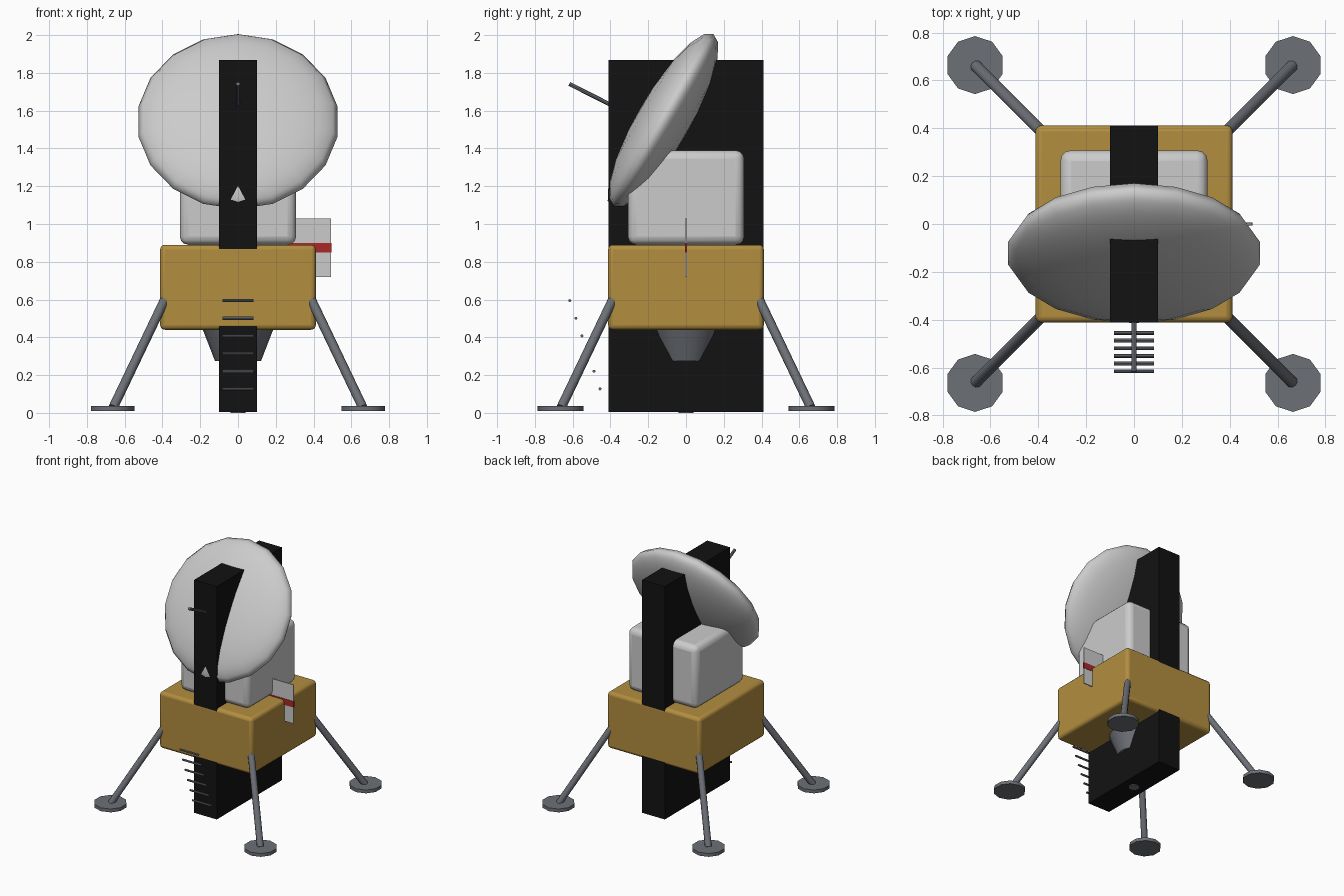
import bpy, math
from mathutils import Vector

if "Cube" in bpy.data.objects:
    bpy.data.objects.remove(bpy.data.objects["Cube"])


def material(name, rgb):
    m = bpy.data.materials.new(name)
    m.diffuse_color = (*rgb, 1)
    m.use_nodes = True
    m.node_tree.nodes["Principled BSDF"].inputs["Base Color"].default_value = m.diffuse_color
    return m


GOLD = material("gold_foil", (0.45, 0.27, 0.05))
BLACK = material("black", (0.006, 0.006, 0.006))
STEEL = material("dark_steel", (0.15, 0.16, 0.18))
RED = material("red", (0.4, 0.02, 0.02))


def finish(name, mat=None, smooth=True):
    ob = bpy.context.object
    ob.name = name
    if mat:
        ob.data.materials.append(mat)
    if smooth:
        bpy.ops.object.shade_smooth_by_angle(angle=math.radians(40))
    return ob


def box(name, lo, hi, mat=None, bevel=0):
    lo, hi = Vector(lo), Vector(hi)
    bpy.ops.mesh.primitive_cube_add(size=1, location=(lo + hi) / 2)
    ob = bpy.context.object
    ob.scale = hi - lo
    bpy.ops.object.transform_apply(location=False, rotation=False, scale=True)
    if bevel:
        mod = ob.modifiers.new("bevel", 'BEVEL')
        mod.width, mod.segments = bevel, 3
    return finish(name, mat, smooth=bool(bevel))


def rod(name, a, b, r, mat=None, sides=10, r2=None):
    a, b = Vector(a), Vector(b)
    d = b - a
    bpy.ops.mesh.primitive_cone_add(
        vertices=sides, radius1=r, radius2=r if r2 is None else r2, depth=d.length,
        location=(a + b) / 2, rotation=d.to_track_quat('Z', 'Y').to_euler())
    return finish(name, mat)


# Descent stage, cabin and the tall central slab
box("descent_stage", (-0.412, -0.412, 0.44), (0.412, 0.412, 0.89), GOLD, 0.025)
box("cabin", (-0.308, -0.308, 0.89), (0.308, 0.308, 1.39), None, 0.045)
box("central_slab", (-0.1, -0.411, 0.005), (0.1, 0.411, 1.867), BLACK)

# Engine nozzle and the small probe under the slab
rod("engine_nozzle", (0, 0, 0.275), (0, 0, 0.45), 0.122, STEEL, 20, 0.19)
rod("ground_probe", (0, 0, 0), (0, 0, 0.1), 0.04, STEEL, 12)

# Four legs with ten-sided foot pads
for i, (sx, sy) in enumerate([(-1, -1), (1, -1), (1, 1), (-1, 1)], 1):
    rod(f"leg_{i}", (sx * 0.39, sy * 0.39, 0.595), (sx * 0.66, sy * 0.66, 0.03), 0.025, STEEL)
    bpy.ops.mesh.primitive_cylinder_add(vertices=10, radius=0.121, depth=0.027,
                                        location=(sx * 0.664, sy * 0.664, 0.0235))
    finish(f"foot_pad_{i}", STEEL)

# Ladder rungs on the front
for i in range(6):
    y, z = -0.455 - 0.032 * i, 0.127 + 0.0935 * i
    rod(f"ladder_rung_{i + 1}", (-0.083, y, z), (0.083, y, z), 0.008, STEEL, 8)

# Tilted lens-shaped dish and its feed antenna
bpy.ops.mesh.primitive_uv_sphere_add(segments=18, ring_count=10, radius=1,
                                     location=(0, -0.122, 1.542),
                                     rotation=(math.radians(60), 0, 0))
bpy.context.object.scale = (0.535, 0.535, 0.142)
finish("dish")
rod("feed_antenna", (0, -0.2, 1.53), (0, -0.618, 1.742), 0.011, STEEL, 8)

# Side flag with a red stripe
box("flag_panel", (0.2, -0.004, 0.72), (0.493, 0.004, 1.03))
box("flag_stripe", (0.2, -0.006, 0.85), (0.495, 0.006, 0.9), RED)
